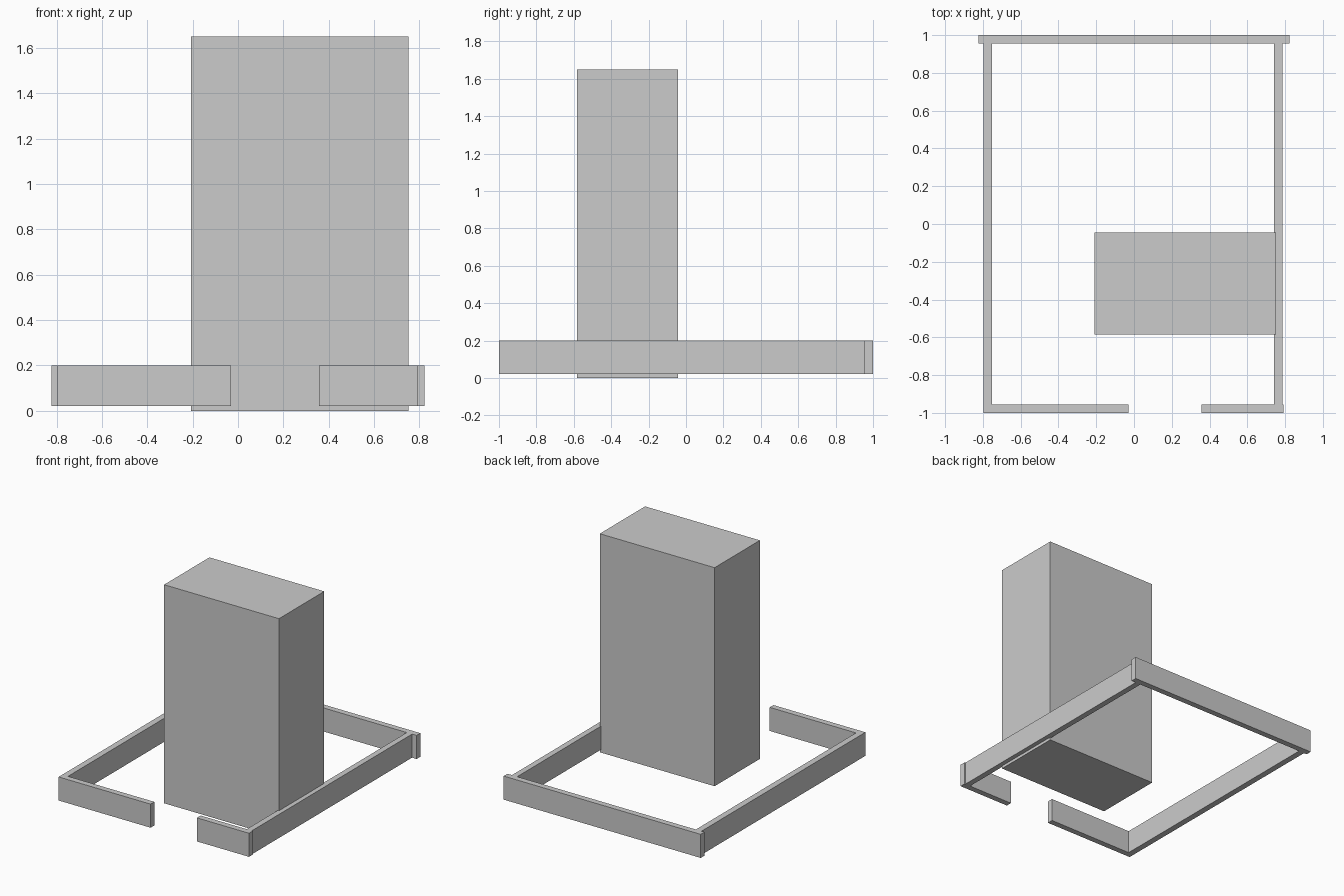
import bpy
import bmesh
from mathutils import Matrix, Vector

if "Cube" in bpy.data.objects:
    bpy.data.objects.remove(bpy.data.objects["Cube"])


def box(name, x, y, z):
    """Axis-aligned box from (min, max) ranges."""
    size = Vector((x[1] - x[0], y[1] - y[0], z[1] - z[0]))
    centre = Vector((sum(x) / 2, sum(y) / 2, sum(z) / 2))
    bm = bmesh.new()
    bmesh.ops.create_cube(bm, size=1, matrix=Matrix.Diagonal((*size, 1)))
    mesh = bpy.data.meshes.new(name)
    bm.to_mesh(mesh)
    bm.free()
    obj = bpy.data.objects.new(name, mesh)
    obj.location = centre
    bpy.context.collection.objects.link(obj)
    return obj


# Tall cabinet standing on the floor
box("cabinet", (-0.208, 0.751), (-0.584, -0.044), (0, 1.65))

# Low border boards, raised slightly, with a gap at the front
BOARD_Z = (0.022, 0.2)
FRONT_Y = (-1.0, -0.955)
BACK_Y = (0.955, 1.0)
SIDE_Y = (FRONT_Y[1], BACK_Y[0])

box("back_board", (-0.823, 0.823), BACK_Y, BOARD_Z)
box("left_board", (-0.798, -0.751), SIDE_Y, BOARD_Z)
box("right_board", (0.741, 0.785), SIDE_Y, BOARD_Z)
box("front_left_board", (-0.798, -0.03), FRONT_Y, BOARD_Z)
box("front_right_board", (0.357, 0.792), FRONT_Y, BOARD_Z)
